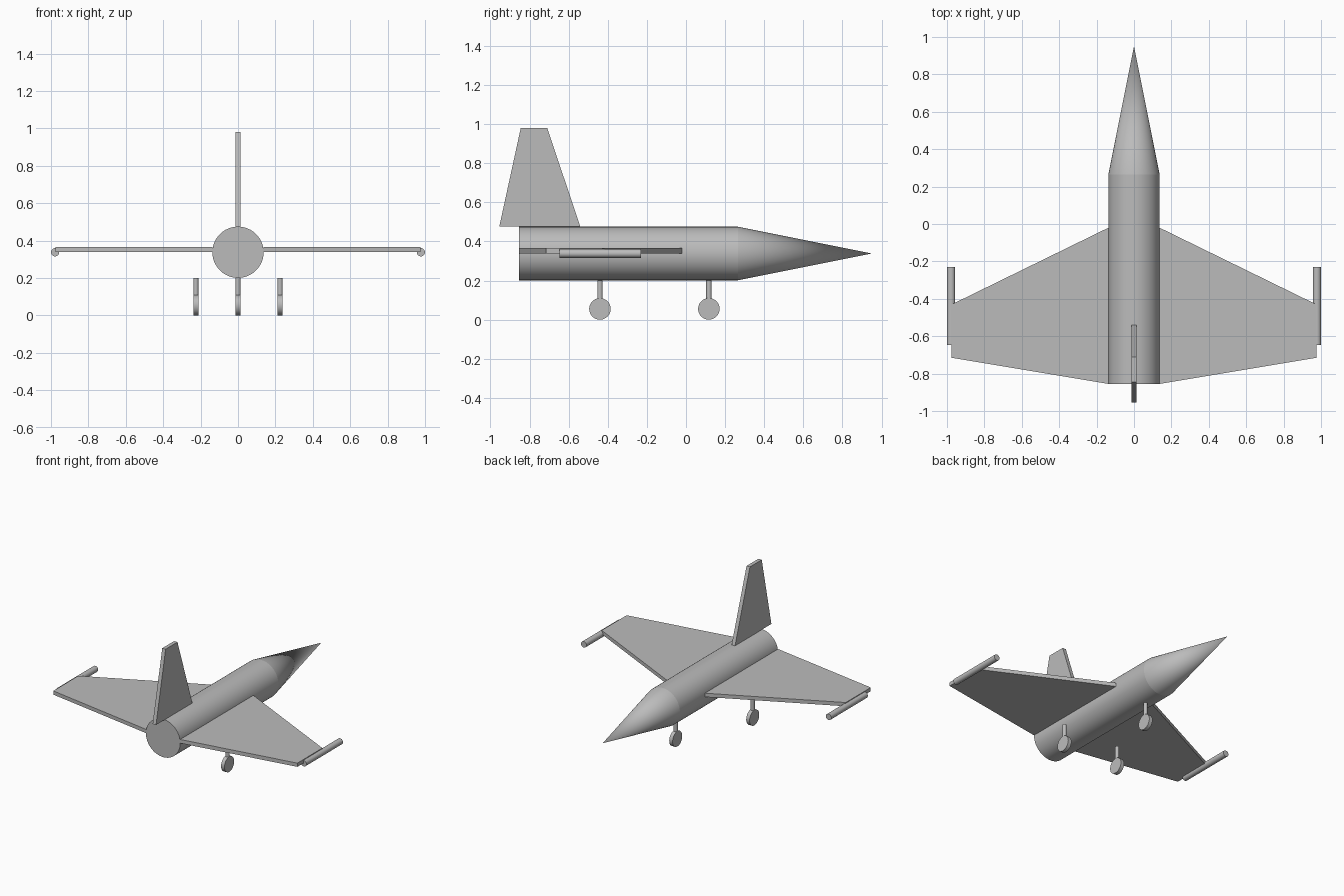
import bpy, bmesh, math
from mathutils import Matrix, Vector

old = bpy.data.objects.get("Cube")
if old:
    bpy.data.objects.remove(old, do_unlink=True)

grey = bpy.data.materials.new("plain grey")
grey.use_nodes = True
GREY = (0.5, 0.5, 0.5, 1)
grey.diffuse_color = GREY
grey.node_tree.nodes["Principled BSDF"].inputs["Base Color"].default_value = GREY

AXIS_Z = 0.338
BODY_R = 0.137
THICK = 0.027


def finish(name, bm, smooth=False):
    bmesh.ops.recalc_face_normals(bm, faces=bm.faces)
    mesh = bpy.data.meshes.new(name)
    bm.to_mesh(mesh)
    bm.free()
    mesh.materials.append(grey)
    obj = bpy.data.objects.new(name, mesh)
    bpy.context.collection.objects.link(obj)
    if smooth:
        bpy.ops.object.select_all(action='DESELECT')
        obj.select_set(True)
        bpy.context.view_layer.objects.active = obj
        bpy.ops.object.shade_smooth_by_angle(angle=math.radians(30))
    return obj


def rod(name, start, end, r1, r2=None, sides=48):
    """Cylinder or cone running from start to end."""
    start, end = Vector(start), Vector(end)
    axis = end - start
    turn = axis.to_track_quat('Z', 'Y').to_matrix().to_4x4()
    bm = bmesh.new()
    bmesh.ops.create_cone(bm, cap_ends=True, segments=sides, radius1=r1,
                          radius2=r1 if r2 is None else r2, depth=axis.length,
                          matrix=Matrix.Translation((start + end) / 2) @ turn)
    bmesh.ops.remove_doubles(bm, verts=bm.verts, dist=1e-5)
    return finish(name, bm, smooth=True)


def plate(name, outline, offset):
    """Flat outline thickened along offset."""
    bm = bmesh.new()
    face = bm.faces.new([bm.verts.new(p) for p in outline])
    moved = bmesh.ops.extrude_face_region(bm, geom=[face], use_keep_orig=True)
    verts = [v for v in moved["geom"] if isinstance(v, bmesh.types.BMVert)]
    bmesh.ops.translate(bm, verts=verts, vec=offset)
    return finish(name, bm)


def wheel_unit(name, x, y):
    rod(name + "_strut", (x, y, 0.06), (x, y, 0.2), THICK / 2, sides=24)
    rod(name + "_wheel", (x - THICK / 2, y, 0.055), (x + THICK / 2, y, 0.055), 0.055)


# Fuselage and pointed nose
rod("fuselage", (0, -0.855, AXIS_Z), (0, 0.265, AXIS_Z), BODY_R, sides=64)
rod("nose_cone", (0, 0.265, AXIS_Z), (0, 0.95, AXIS_Z), BODY_R, 0, sides=64)

# Wings with tip rods, and main gear below them
WING = [(BODY_R, -0.02), (0.975, -0.43), (0.975, -0.715), (BODY_R, -0.855)]
for side, s in (("left", 1), ("right", -1)):
    plate(side + "_wing", [(s * x, y, AXIS_Z) for x, y in WING], (0, 0, THICK))
    rod(side + "_tip_rod", (s * 0.978, -0.647, AXIS_Z), (s * 0.978, -0.23, AXIS_Z), 0.022, sides=32)
    wheel_unit(side + "_main_gear", s * 0.225, -0.44)

# Tail fin
FIN = [(-0.955, 0.475), (-0.54, 0.475), (-0.71, 0.98), (-0.845, 0.98)]
plate("tail_fin", [(-THICK / 2, y, z) for y, z in FIN], (THICK, 0, 0))

# Nose gear
wheel_unit("nose_gear", 0, 0.117)
